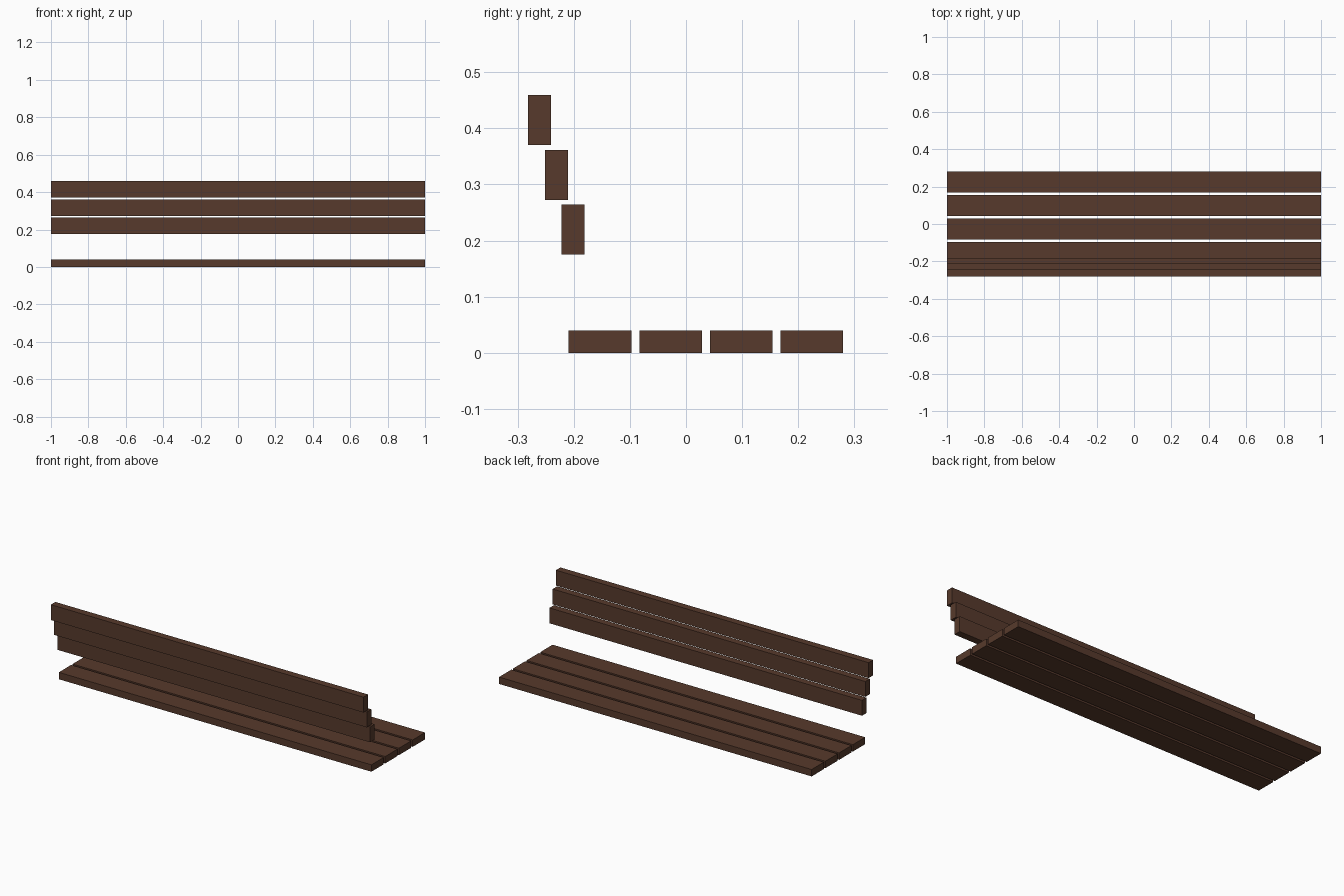
import bpy

if "Cube" in bpy.data.objects:
    bpy.data.objects.remove(bpy.data.objects["Cube"])

# Dark stained wood shared by every slat
wood = bpy.data.materials.new("dark_brown_wood")
wood.diffuse_color = (0.095, 0.042, 0.025, 1)
wood.use_nodes = True
wood.node_tree.nodes["Principled BSDF"].inputs["Base Color"].default_value = wood.diffuse_color


def slat(name, y, z, depth, height):
    """Full-length plank centred on x, placed by its centre in y and z."""
    bpy.ops.mesh.primitive_cube_add(size=1, location=(0, y, z))
    plank = bpy.context.object
    plank.name = name
    plank.scale = (2, depth, height)
    bpy.ops.object.transform_apply(location=False, rotation=False, scale=True)
    plank.data.materials.append(wood)


# Four flat seat slats with narrow gaps
for i in range(4):
    slat(f"seat_slat_{i + 1}", -0.153 + 0.1257 * i, 0.02, 0.112, 0.04)

# Three upright backrest slats, each stepped outward as it rises
for i in range(3):
    slat(f"back_slat_{i + 1}", -0.201 - 0.030 * i, 0.2195 + 0.0975 * i, 0.041, 0.089)
